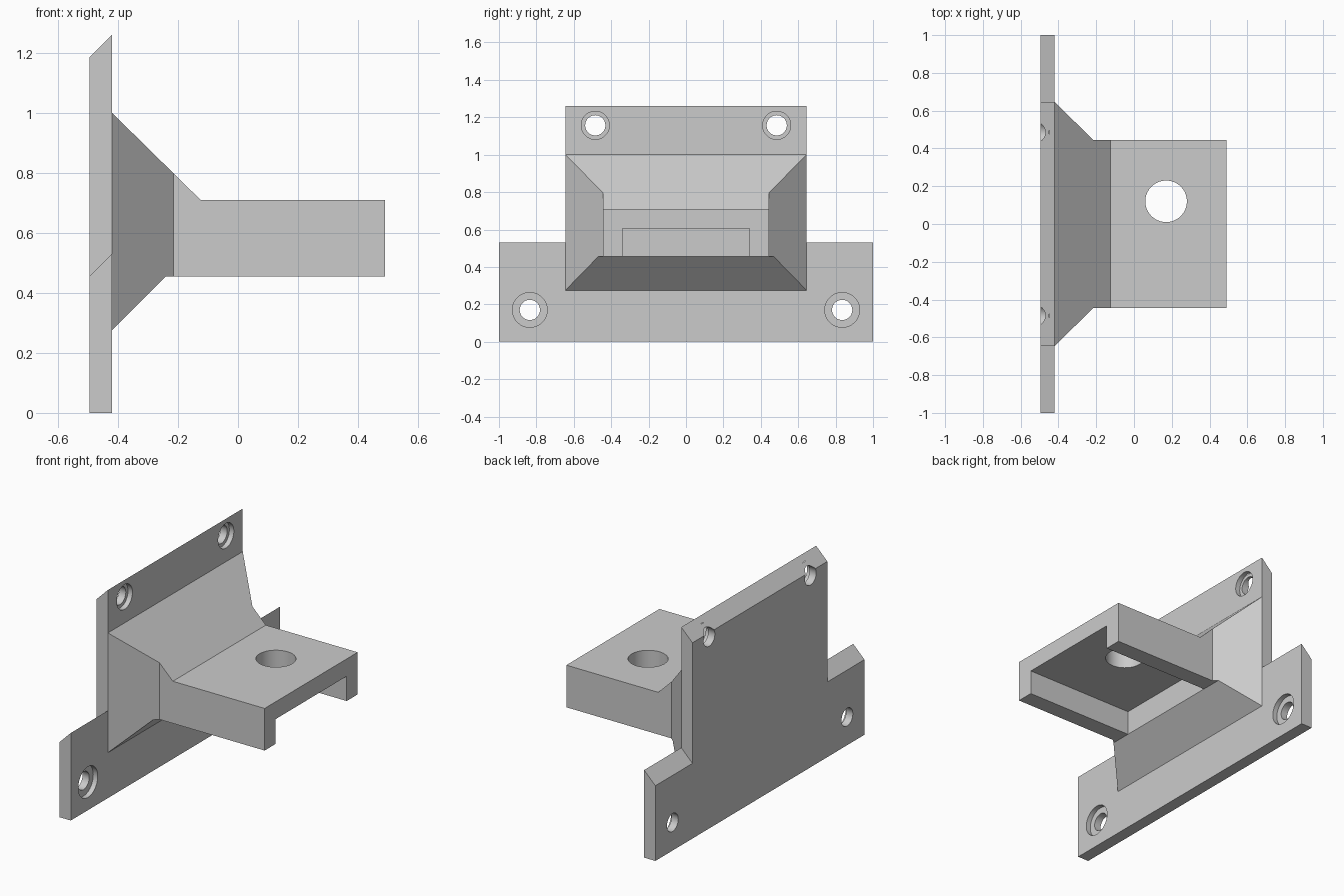
import bpy, bmesh, math
from mathutils import Matrix, Vector

default = bpy.data.objects.get("Cube")
if default:
    bpy.data.objects.remove(default, do_unlink=True)

grey = bpy.data.materials.new("light grey")
grey.use_nodes = True
colour = (0.6, 0.6, 0.6, 1)
grey.diffuse_color = colour
grey.node_tree.nodes["Principled BSDF"].inputs["Base Color"].default_value = colour

BACK, FACE, TIP = -0.495, -0.42, 0.49


def make(name, bm):
    bmesh.ops.recalc_face_normals(bm, faces=bm.faces)
    mesh = bpy.data.meshes.new(name)
    bm.to_mesh(mesh)
    bm.free()
    mesh.materials.append(grey)
    obj = bpy.data.objects.new(name, mesh)
    bpy.context.collection.objects.link(obj)
    return obj


def prism(name, outline, axis, low, high):
    """Extrude a 2D outline along one axis; outline uses the other two in order."""
    def place(point, depth):
        p = list(point)
        p.insert(axis, depth)
        return p
    bm = bmesh.new()
    face = bm.faces.new([bm.verts.new(place(p, low)) for p in outline])
    moved = bmesh.ops.extrude_face_region(bm, geom=[face])["geom"]
    step = Vector((0, 0, 0))
    step[axis] = high - low
    bmesh.ops.translate(bm, vec=step, verts=[v for v in moved if isinstance(v, bmesh.types.BMVert)])
    return make(name, bm)


def cylinder(name, centre, radius, depth, turn=0):
    bm = bmesh.new()
    bmesh.ops.create_cone(bm, cap_ends=True, segments=64, radius1=radius, radius2=radius, depth=depth,
                          matrix=Matrix.Translation(centre) @ Matrix.Rotation(turn, 4, "Y"))
    return make(name, bm)


def combine(target, tool, operation):
    """Apply a boolean and discard the tool object."""
    mod = target.modifiers.new("cut", "BOOLEAN")
    mod.operation, mod.solver, mod.object = operation, "EXACT", tool
    graph = bpy.context.evaluated_depsgraph_get()
    mesh = bpy.data.meshes.new_from_object(target.evaluated_get(graph))
    target.modifiers.clear()
    target.data = mesh
    bpy.data.objects.remove(tool, do_unlink=True)


# Wall plate: stepped outline whose top edges slope down to the back
half = [(1, 0), (1, 0.53), (0.645, 0.53), (0.645, 1.26)]
outline = half + [(-y, z) for y, z in reversed(half)]
bracket = prism("wall_bracket", outline, 0, BACK, FACE)
for v in bracket.data.vertices:
    if v.co.x < -0.45 and v.co.z > 0.1:
        v.co.z -= FACE - BACK

# Flared arm: side profile intersected with plan profile
root = FACE - 0.03
arm = prism("arm", [(root, 0.275), (FACE, 0.275), (-0.24, 0.455), (TIP, 0.455),
                    (TIP, 0.71), (-0.125, 0.71), (FACE, 1.0), (root, 1.0)], 1, -0.8, 0.8)
plan = [(root, 0.645), (FACE, 0.645), (-0.215, 0.445), (TIP + 0.1, 0.445)]
combine(arm, prism("plan", plan + [(x, -y) for x, y in reversed(plan)], 2, 0.1, 1.2), "INTERSECT")

# Pocket under the arm, open at the tip, and the hole through its roof
combine(arm, prism("pocket", [(-0.24, -0.34), (0.6, -0.34), (0.6, 0.34), (-0.24, 0.34)],
                   2, 0.3, 0.605), "DIFFERENCE")
combine(arm, cylinder("arm_hole", (0.17, 0.12, 0.65), 0.11, 0.4), "DIFFERENCE")
combine(bracket, arm, "UNION")

# Counterbored screw holes
for y, z, head in ((0.835, 0.17, 0.093), (0.485, 1.157, 0.075)):
    for side in (-1, 1):
        combine(bracket, cylinder("screw_hole", (-0.45, side * y, z), 0.054, 0.3, math.pi / 2), "DIFFERENCE")
        combine(bracket, cylinder("counterbore", (FACE, side * y, z), head, 0.06, math.pi / 2), "DIFFERENCE")

# Smooth bores, crisp edges
bpy.ops.object.select_all(action="DESELECT")
bracket.select_set(True)
bpy.context.view_layer.objects.active = bracket
bpy.ops.object.shade_smooth_by_angle(angle=math.radians(30))
